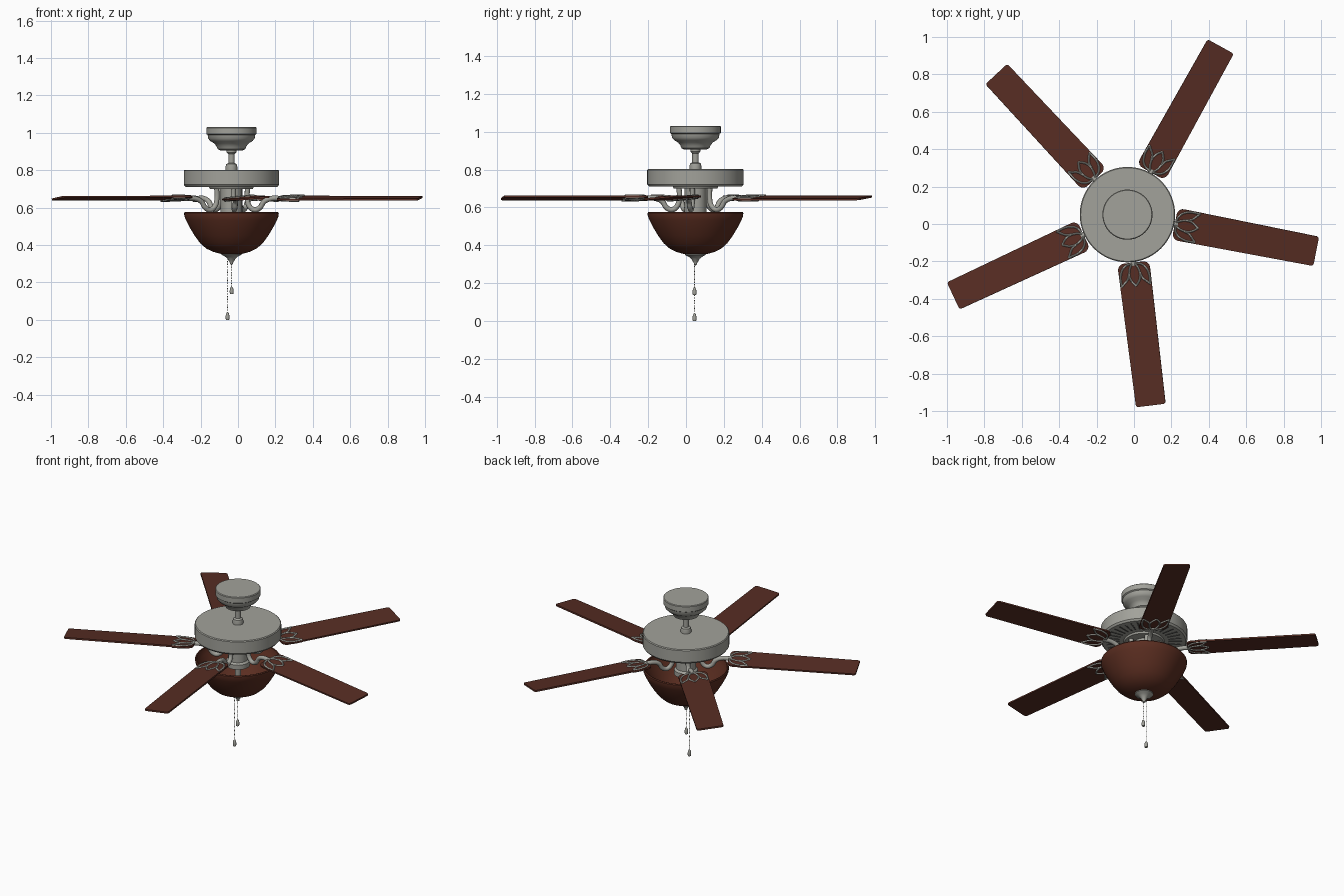
import bpy, bmesh, math
from mathutils import Matrix, Vector

if "Cube" in bpy.data.objects:
    bpy.data.objects.remove(bpy.data.objects["Cube"])

CX, CY = -0.035, 0.05          # fan axis
BLADE_Z = 0.65
ANGLES = [math.radians(-11 + 72 * k) for k in range(5)]


def material(name, rgb):
    m = bpy.data.materials.new(name)
    m.diffuse_color = (*rgb, 1)
    m.use_nodes = True
    m.node_tree.nodes["Principled BSDF"].inputs["Base Color"].default_value = m.diffuse_color
    return m


METAL = material("brushed_nickel", (0.36, 0.36, 0.325))
WOOD = material("cherry_wood", (0.095, 0.026, 0.017))
GLASS = material("amber_bowl", (0.105, 0.027, 0.015))
DARK = material("dark_slot", (0.09, 0.09, 0.085))


def finish(bm, name, mat, loc=(CX, CY, 0), rot=(0, 0, 0), angle=35):
    bmesh.ops.recalc_face_normals(bm, faces=bm.faces)
    me = bpy.data.meshes.new(name)
    bm.to_mesh(me)
    bm.free()
    ob = bpy.data.objects.new(name, me)
    bpy.context.collection.objects.link(ob)
    ob.location, ob.rotation_euler = loc, rot
    me.materials.append(mat)
    bpy.ops.object.select_all(action='DESELECT')
    ob.select_set(True)
    bpy.context.view_layer.objects.active = ob
    bpy.ops.object.shade_smooth_by_angle(angle=math.radians(angle))
    return ob


def lathe(name, profile, mat, loc=(CX, CY, 0), steps=64):
    """Revolve (radius, z) points about the vertical axis."""
    bm = bmesh.new()
    vs = [bm.verts.new((r, 0, z)) for r, z in profile]
    es = [bm.edges.new(p) for p in zip(vs, vs[1:])]
    bmesh.ops.spin(bm, geom=vs + es, cent=(0, 0, 0), axis=(0, 0, 1),
                   angle=math.tau, steps=steps, use_merge=True)
    bmesh.ops.remove_doubles(bm, verts=bm.verts, dist=1e-5)
    return finish(bm, name, mat, loc)


def tubes(name, paths, radius, mat, loc, rot):
    """Smooth round tubes through lists of points."""
    cu = bpy.data.curves.new(name, 'CURVE')
    cu.dimensions = '3D'
    cu.bevel_depth, cu.bevel_resolution, cu.resolution_u = radius, 2, 6
    cu.use_fill_caps = True
    for pts in paths:
        sp = cu.splines.new('BEZIER')
        sp.bezier_points.add(len(pts) - 1)
        for bp, p in zip(sp.bezier_points, pts):
            bp.co = p
            bp.handle_left_type = bp.handle_right_type = 'AUTO'
    ob = bpy.data.objects.new(name, cu)
    bpy.context.collection.objects.link(ob)
    ob.location, ob.rotation_euler = loc, rot
    cu.materials.append(mat)
    bpy.ops.object.select_all(action='DESELECT')
    ob.select_set(True)
    bpy.context.view_layer.objects.active = ob
    bpy.ops.object.convert(target='MESH')
    bpy.ops.object.shade_smooth_by_angle(angle=math.radians(50))
    return ob


# Ceiling canopy, down rod and its coupling
lathe("canopy", [(0, 1.03), (0.13, 1.03), (0.134, 1.026), (0.134, 0.993),
                 (0.127, 0.988), (0.124, 0.968), (0.112, 0.955), (0.092, 0.943),
                 (0.08, 0.928), (0.074, 0.913), (0.06, 0.906), (0, 0.904)], METAL)
lathe("down_rod", [(0, 0.91), (0.026, 0.91), (0.026, 0.895), (0.017, 0.885),
                   (0.017, 0.838), (0.028, 0.832), (0.031, 0.82), (0.031, 0.795),
                   (0, 0.795)], METAL, steps=32)

# Motor housing with radial vents underneath
lathe("motor_housing", [(0, 0.802), (0.25, 0.802), (0.255, 0.797), (0.255, 0.722),
                        (0.246, 0.711), (0.12, 0.711), (0.115, 0.70), (0, 0.70)], METAL)
bm = bmesh.new()
for i in range(36):
    m = Matrix.Rotation(math.tau * i / 36, 4, 'Z') @ Matrix.Translation((0.185, 0, 0.7105))
    bmesh.ops.create_cube(bm, size=1, matrix=m @ Matrix.Diagonal((0.08, 0.008, 0.003, 1)))
finish(bm, "motor_vents", DARK)

# Switch housing and light fitter
lathe("switch_housing", [(0, 0.705), (0.058, 0.705), (0.058, 0.57), (0.07, 0.56),
                         (0.07, 0.53), (0.02, 0.52), (0.012, 0.36), (0, 0.36)], METAL, steps=40)

# Open bowl shade: outer skin, rolled rim, inner skin
outer = [(0, 0.349), (0.06, 0.353), (0.10, 0.364), (0.135, 0.381), (0.168, 0.41),
         (0.197, 0.45), (0.221, 0.49), (0.242, 0.53), (0.252, 0.555), (0.253, 0.57)]
inner = [(max(r - 0.01, 0), z + 0.008) for r, z in outer[:-1]]
lathe("bowl_shade", outer + [(0.249, 0.576), (0.243, 0.574)] + inner[::-1], GLASS)

# Finial under the bowl
lathe("finial", [(0, 0.36), (0.055, 0.356), (0.054, 0.348), (0.036, 0.339),
                 (0.022, 0.328), (0.015, 0.315), (0.009, 0.306), (0.008, 0.298),
                 (0, 0.293)], METAL, steps=32)


def blade_outline():
    """Slightly tapered plank with rounded corners."""
    pts = []
    corners = [(0.258, -0.086, 0.035, 180), (1.028, -0.08, 0.014, 270),
               (1.028, 0.08, 0.014, 0), (0.258, 0.086, 0.035, 90)]
    for x, y, r, a0 in corners:
        cx = x + r if x < 0.5 else x - r
        cy = y + r if y < 0 else y - r
        for k in range(6):
            a = math.radians(a0 + 18 * k)
            pts.append((cx + r * math.cos(a), cy + r * math.sin(a)))
    return pts


# Openwork leaf bracket: three petals plus outer side sprays
def petals():
    paths = []
    for s in (-1, 1):
        paths.append([(0.262, 0.008 * s, 0), (0.30, 0.026 * s, 0),
                      (0.345, 0.026 * s, 0), (0.385, 0, 0)])
        paths.append([(0.262, 0.01 * s, 0), (0.275, 0.048 * s, 0),
                      (0.315, 0.074 * s, 0), (0.382, 0.078 * s, 0)])
        paths.append([(0.315, 0.03 * s, 0), (0.345, 0.04 * s, 0),
                      (0.365, 0.06 * s, 0), (0.382, 0.078 * s, 0)])
    return paths


ARM = [(0.088, 0, 0.71), (0.086, 0, 0.645), (0.098, 0, 0.606), (0.125, 0, 0.588),
       (0.153, 0, 0.598), (0.178, 0, 0.632), (0.215, 0, 0.648), (0.275, 0, 0.648)]

for n, ang in enumerate(ANGLES, 1):
    tilt = (math.radians(5.5), 0, ang)
    bm = bmesh.new()
    f = bm.faces.new([bm.verts.new((x, y, -0.005)) for x, y in blade_outline()])
    ext = bmesh.ops.extrude_face_region(bm, geom=[f])
    bmesh.ops.translate(bm, vec=Vector((0, 0, 0.01)),
                        verts=[g for g in ext["geom"] if isinstance(g, bmesh.types.BMVert)])
    finish(bm, f"blade_{n}", WOOD, (CX, CY, BLADE_Z), tilt)
    leaf = tubes(f"leaf_bracket_{n}", petals(), 0.0065, METAL, (CX, CY, BLADE_Z), tilt)
    leaf.scale.z = 1.8
    tubes(f"bracket_arm_{n}", [ARM], 0.014, METAL, (CX, CY, 0), (0, 0, ang))

# Beaded pull chains with small fobs
for name, x, y, top, bottom in (("long", -0.056, 0.045, 0.36, 0.003),
                                ("short", -0.034, 0.045, 0.30, 0.14)):
    bm = bmesh.new()
    z = bottom + 0.037
    while z < top:
        bmesh.ops.create_icosphere(bm, subdivisions=1, radius=0.003,
                                   matrix=Matrix.Translation((0, 0, z)))
        z += 0.0085
    finish(bm, f"{name}_pull_chain", METAL, (x, y, 0))
    lathe(f"{name}_chain_fob", [(0, bottom - 0.003), (0.009, bottom - 0.003),
                                (0.011, bottom + 0.012), (0.008, bottom + 0.03),
                                (0.004, bottom + 0.036), (0, bottom + 0.036)],
          METAL, (x, y, 0), steps=16)
